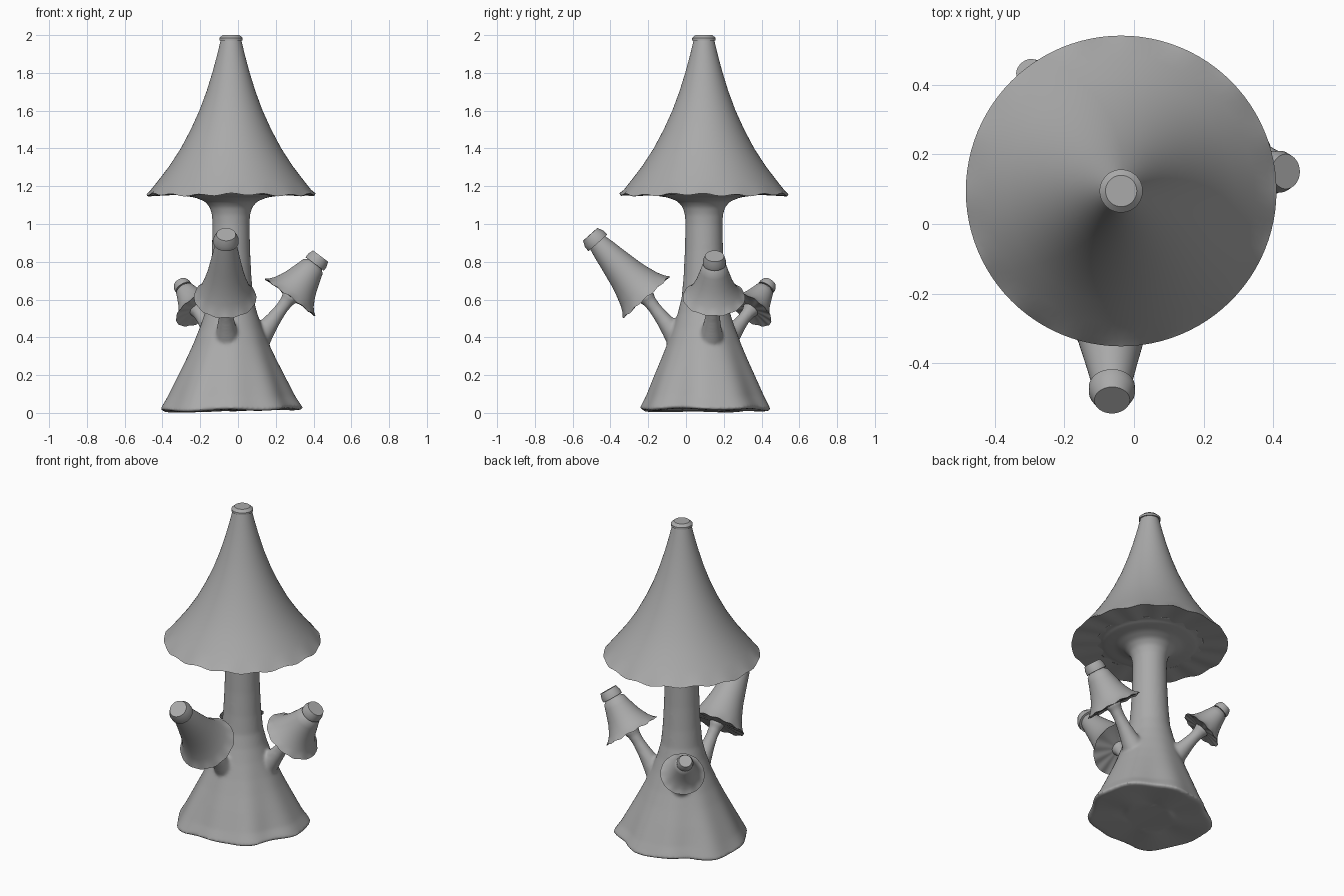
import bpy, bmesh, math
from mathutils import Vector

if "Cube" in bpy.data.objects:
    bpy.data.objects.remove(bpy.data.objects["Cube"])

grey = bpy.data.materials.new("grey")
grey.diffuse_color = (.4, .4, .4, 1)
grey.use_nodes = True
grey.node_tree.nodes["Principled BSDF"].inputs["Base Color"].default_value = grey.diffuse_color


def finish(ob, angle=40):
    """Colour the object and shade it smooth, keeping hard edges."""
    bpy.ops.object.select_all(action='DESELECT')
    ob.select_set(True)
    bpy.context.view_layer.objects.active = ob
    bpy.ops.object.shade_smooth_by_angle(angle=math.radians(angle))


def lathe(name, profile, base, axis=(0, 0, 1), n=96, shape=None):
    """Revolve (radius, height) rows about an axis; shape(r, h, a) may ripple them."""
    bm = bmesh.new()
    rot = Vector((0, 0, 1)).rotation_difference(Vector(axis).normalized())
    base = Vector(base)
    rings = []
    for r, h in profile:
        ring = []
        for i in range(n):
            a = 2 * math.pi * i / n
            rr, hh = shape(r, h, a) if shape else (r, h)
            p = Vector((rr * math.cos(a), rr * math.sin(a), hh))
            ring.append(bm.verts.new(base + rot @ p))
        rings.append(ring)
    for lo, hi in zip(rings, rings[1:]):
        for i in range(n):
            j = (i + 1) % n
            bm.faces.new((lo[i], lo[j], hi[j], hi[i]))
    bm.faces.new(rings[0][::-1])
    bm.faces.new(rings[-1])
    bmesh.ops.recalc_face_normals(bm, faces=bm.faces)
    mesh = bpy.data.meshes.new(name)
    bm.to_mesh(mesh)
    bm.free()
    mesh.materials.append(grey)
    ob = bpy.data.objects.new(name, mesh)
    bpy.context.collection.objects.link(ob)
    return ob


def cap(name, centre, tip, radius, flare, neck, collar, end, clen, waves, ripple):
    """Flared cap with rippled gills below and a collar at the tip."""
    centre, tip = Vector(centre), Vector(tip)
    length = (tip - centre).length
    rows = [(radius * .25, .004), (radius * .6, .004), (radius * .93, .001),
            (radius, 0)]
    rows += [(radius * k, t * length) for t, k in flare]
    rows += [(neck, length - clen), (collar, length - clen),
             (collar, length - clen * .55), (end, length)]

    def wavy(r, h, a):
        if h < .01:
            k = (r / radius) ** 2
            h += radius * k * (ripple * math.cos(waves * a) + .008 * math.cos(5 * a + 1))
        return r, h
    finish(lathe(name, rows, centre, tip - centre, shape=wavy))


# Main cap
big_flare = [(.03, .95), (.09, .86), (.18, .73), (.29, .595), (.41, .475),
             (.53, .372), (.65, .288), (.77, .218), (.88, .162)]
cap("main_cap", (-.037, .095, 1.155), (-.037, .095, 2), .447, big_flare,
    .055, .062, .045, .028, 16, .013)


# Trunk with lobed, spreading foot
def lobes(r, h, a):
    k = max(0, 1 - h / .5)
    r *= 1 + k * (.065 * math.cos(2 * (a - .35)) + .03 * math.cos(5 * (a + .95))
                  + .022 * math.cos(9 * a + 1))
    if .001 < h < .05:
        h += .006 * math.cos(a) + .005 * math.cos(5 * a + 2)
    return r, h


welded = [lathe("trunk", [(.15, .014), (.30, .013), (.345, .013), (.36, .022), (.352, .036),
                (.325, .085), (.277, .19), (.235, .28), (.2, .36), (.165, .45),
                (.138, .53), (.118, .61), (.108, .72), (.101, .86), (.098, 1.0),
                (.101, 1.05), (.113, 1.09), (.14, 1.12), (.19, 1.14), (.25, 1.149),
                (.32, 1.163)], (-.037, .095, 0), shape=lobes)]

# Small side mushrooms: stalk root, rim centre, tip, rim / neck / collar / end radii, collar length
side_flare = [(.05, .90), (.13, .79), (.25, .68), (.37, .59), (.50, .52),
              (.63, .45), (.75, .39)]
sides = {
    "front": ((-.055, .0, .34), (-.068, -.21, .612), (-.063, -.507, .945),
              .165, .053, .066, .051, .06),
    "right": ((.07, .13, .34), (.275, .148, .612), (.437, .151, .83),
              .165, .046, .06, .05, .052),
    "back_left": ((-.09, .18, .34), (-.215, .342, .545), (-.306, .443, .69),
                  .127, .037, .047, .037, .04),
}
for name, (root, rim, tip, r, neck, collar, end, clen) in sides.items():
    cap(name + "_small_cap", rim, tip, r, side_flare, neck, collar, end, clen, 12, .02)
    stalk = Vector(rim) - Vector(root)
    L = stalk.length
    welded.append(lathe(name + "_stalk", [(.07, 0), (.062, L * .25), (.05, L * .42),
                        (.04, L * .6), (.034, L * .78), (.036, L * .92), (.05, L * 1.03)],
                        root, stalk, n=32))

# Weld the stalks softly into the trunk
bpy.ops.object.select_all(action='DESELECT')
for ob in welded:
    ob.select_set(True)
trunk = welded[0]
bpy.context.view_layer.objects.active = trunk
bpy.ops.object.join()
remesh = trunk.modifiers.new("weld", 'REMESH')
remesh.mode = 'VOXEL'
remesh.voxel_size = .009
remesh.use_smooth_shade = True
soft = trunk.modifiers.new("soften", 'SMOOTH')
soft.factor = .5
soft.iterations = 8
